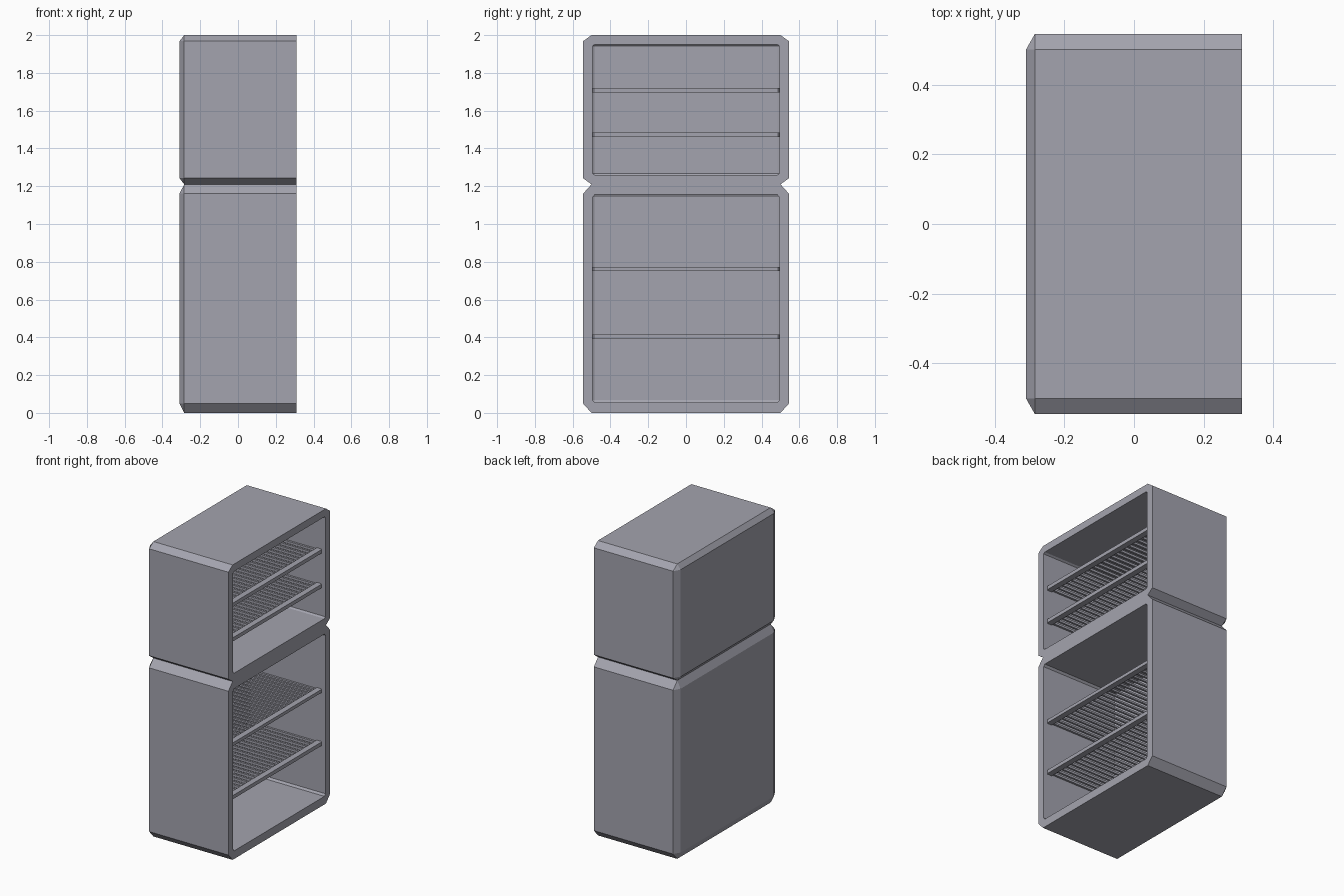
import bpy, bmesh
from mathutils import Vector

if "Cube" in bpy.data.objects:
    bpy.data.objects.remove(bpy.data.objects["Cube"])

grey = bpy.data.materials.new("cool_grey")
grey.diffuse_color = (0.37, 0.37, 0.425, 1)
grey.use_nodes = True
grey.node_tree.nodes["Principled BSDF"].inputs["Base Color"].default_value = grey.diffuse_color


def finish(bm, name):
    me = bpy.data.meshes.new(name)
    bm.to_mesh(me)
    bm.free()
    me.materials.append(grey)
    ob = bpy.data.objects.new(name, me)
    bpy.context.collection.objects.link(ob)
    return ob


def open_box(bm, lo, hi, frac, flip=False):
    """Chamfered box open on its +x side; returns the ordered rim vertices."""
    tmp = bmesh.new()
    bmesh.ops.create_cube(tmp, size=1)
    edges = [e for e in tmp.edges if not all(v.co.x > 0.4 for v in e.verts)]
    bmesh.ops.bevel(tmp, geom=edges, offset=frac, segments=1, affect='EDGES')
    lo, hi = Vector(lo), Vector(hi)
    vmap = {v: bm.verts.new((lo + hi) / 2 + v.co * (hi - lo)) for v in tmp.verts}
    rim = []
    for f in tmp.faces:
        loop = [vmap[v] for v in f.verts]
        if all(v.co.x > 0.499 for v in f.verts):
            # start the rim at a fixed corner so that two rims match up
            s = max(range(len(loop)), key=lambda i: f.verts[i].co.y + 0.5 * f.verts[i].co.z)
            rim = loop[s:] + loop[:s]
        else:
            bm.faces.new(loop[::-1] if flip else loop)
    tmp.free()
    return rim


def cabinet(name, z0, z1, c0, c1):
    bm = bmesh.new()
    outer = open_box(bm, (-0.31, -0.545, z0), (0.31, 0.545, z1), 0.041)
    inner = open_box(bm, (-0.265, -0.495, c0), (0.31, 0.495, c1), 0.012, True)
    # flat front frame between the two rims
    n = len(outer)
    for i in range(n):
        j = (i + 1) % n
        bm.faces.new((outer[i], outer[j], inner[j], inner[i]))
    finish(bm, name)


def add_bar(bm, lo, hi, chamfer=0):
    lo, hi = Vector(lo), Vector(hi)
    verts = bmesh.ops.create_cube(bm, size=1)["verts"]
    for v in verts:
        v.co = (lo + hi) / 2 + v.co * (hi - lo)
    if chamfer:
        edges = {e for v in verts for e in v.link_edges
                 if abs(e.verts[0].co.z - e.verts[1].co.z) > 0.01
                 and e.verts[0].co.x > lo.x + 0.01}
        bmesh.ops.bevel(bm, geom=list(edges), offset=chamfer, segments=1,
                        affect='EDGES')


def shelf(name, z0, z1, slats=24):
    bm = bmesh.new()
    # front rail
    add_bar(bm, (0.245, -0.495, z0), (0.285, 0.495, z1), 0.008)
    # rods running to the back wall
    for i in range(slats):
        y = -0.485 + 0.97 * i / (slats - 1)
        add_bar(bm, (-0.265, y - 0.007, z0 + 0.005), (0.25, y + 0.007, z1 - 0.005))
    finish(bm, name)


# main compartments
cabinet("lower_cabinet", 0.0, 1.21, 0.055, 1.155)
cabinet("upper_cabinet", 1.21, 2.0, 1.26, 1.95)

# wire shelves
for n, (a, b) in enumerate([(0.39, 0.415), (0.75, 0.772), (1.46, 1.485), (1.695, 1.72)], 1):
    shelf(f"shelf_{n}", a, b)
